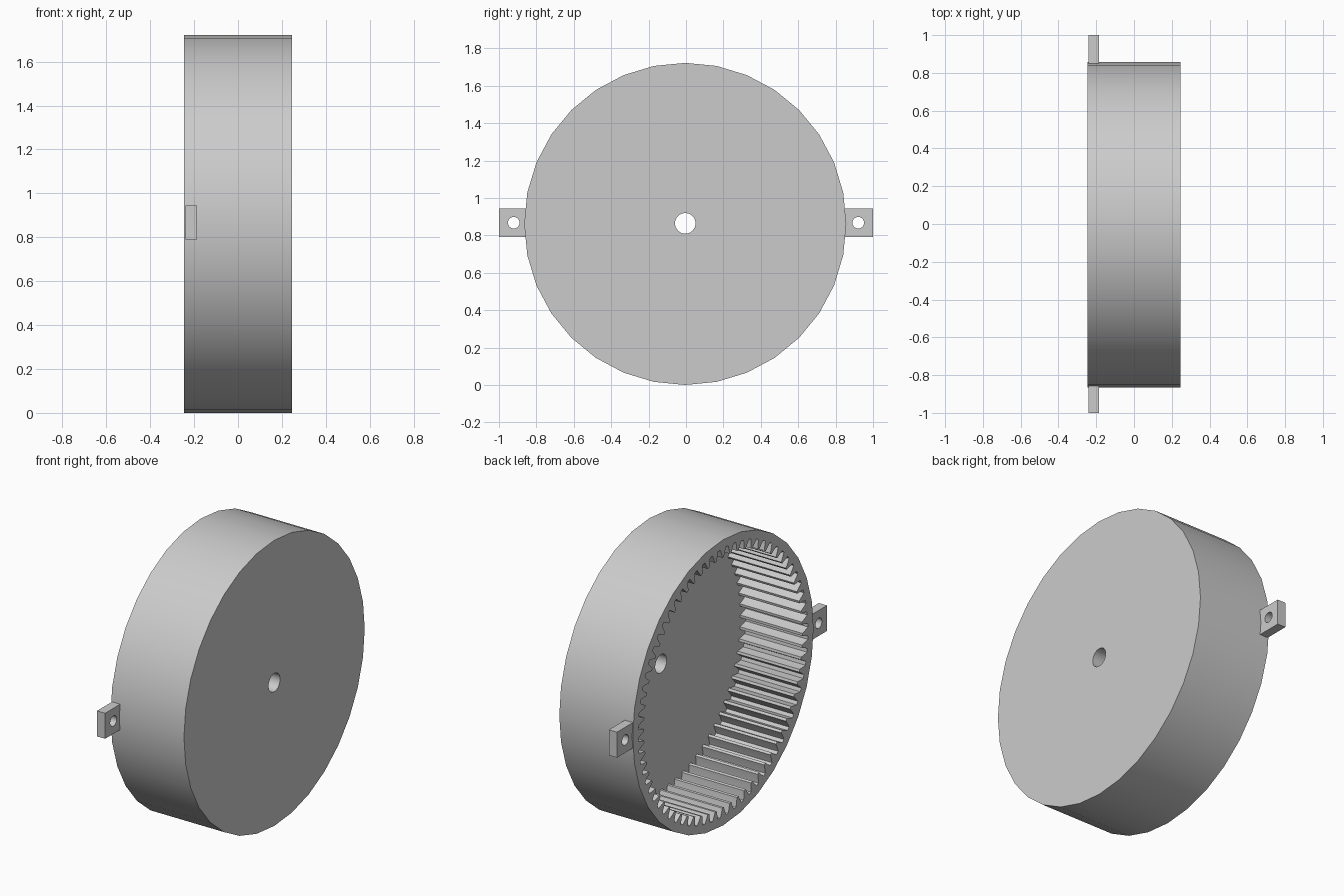
import bpy, bmesh
from math import sin, cos, pi, radians
from mathutils import Matrix

cube = bpy.data.objects.get("Cube")
if cube:
    bpy.data.objects.remove(cube, do_unlink=True)

grey = bpy.data.materials.new("light grey")
grey.use_nodes = True
grey.diffuse_color = (0.6, 0.6, 0.6, 1)
grey.node_tree.nodes["Principled BSDF"].inputs["Base Color"].default_value = (0.6, 0.6, 0.6, 1)

CY, CZ = -0.004, 0.861      # axis of the wheel
RADIUS = 0.861
OPEN_X, PLATE_X, BACK_X = -0.245, 0.17, 0.245
TEETH, ROOT, TIP = 68, 0.808, 0.755


def circle(y, z, r, n):
    return [(y + r * cos(2 * pi * i / n), z + r * sin(2 * pi * i / n)) for i in range(n)]


def rectangle(y0, y1, z0, z1):
    return [(y0, z0), (y1, z0), (y1, z1), (y0, z1)]


def gear_outline():
    """Internal tooth outline: wide at the root, narrow at the tip."""
    pts = []
    step = 2 * pi / TEETH
    for i in range(TEETH):
        for frac, r in ((-0.36, ROOT), (-0.23, 0.783), (-0.11, TIP),
                        (0.11, TIP), (0.23, 0.783), (0.36, ROOT)):
            a = (i + frac) * step
            pts.append((CY + r * cos(a), CZ + r * sin(a)))
    return pts


def extrude_profile(name, outlines, x0, x1):
    """Fill outlines in the y-z plane (inner ones become holes) and extrude along x."""
    curve = bpy.data.curves.new(name + "_profile", 'CURVE')
    curve.dimensions = '2D'
    curve.fill_mode = 'BOTH'
    curve.extrude = (x1 - x0) / 2
    for pts in outlines:
        spline = curve.splines.new('POLY')
        spline.points.add(len(pts) - 1)
        for p, (y, z) in zip(spline.points, pts):
            p.co = (y, z, 0, 1)
        spline.use_cyclic_u = True
    temp = bpy.data.objects.new(name + "_temp", curve)
    bpy.context.scene.collection.objects.link(temp)
    bpy.context.view_layer.update()
    mesh = bpy.data.meshes.new_from_object(
        temp.evaluated_get(bpy.context.evaluated_depsgraph_get()))
    bpy.data.objects.remove(temp, do_unlink=True)
    bpy.data.curves.remove(curve)

    bm = bmesh.new()
    bm.from_mesh(mesh)
    to_world = Matrix(((0, 0, 1, (x0 + x1) / 2), (1, 0, 0, 0), (0, 1, 0, 0), (0, 0, 0, 1)))
    bmesh.ops.transform(bm, matrix=to_world, verts=bm.verts)
    bmesh.ops.remove_doubles(bm, verts=bm.verts, dist=1e-5)
    bmesh.ops.recalc_face_normals(bm, faces=bm.faces)
    bm.to_mesh(mesh)
    bm.free()
    mesh.name = name
    mesh.materials.clear()
    mesh.materials.append(grey)

    obj = bpy.data.objects.new(name, mesh)
    bpy.context.scene.collection.objects.link(obj)
    bpy.ops.object.select_all(action='DESELECT')
    obj.select_set(True)
    bpy.context.view_layer.objects.active = obj
    bpy.ops.object.shade_smooth_by_angle(angle=radians(20))
    return obj


# Toothed ring and the plate that closes it
rim = circle(CY, CZ, RADIUS, 32)
extrude_profile("toothed_ring", [rim, gear_outline()], OPEN_X, PLATE_X)
extrude_profile("back_plate", [rim, circle(CY, CZ + 0.003, 0.055, 32)], PLATE_X, BACK_X)

# Mounting tabs on both sides
for name, side in (("front_tab", -1), ("rear_tab", 1)):
    y0, y1 = sorted((side * 0.83, side * 1.0))
    extrude_profile(name, [rectangle(y0, y1, 0.79, 0.944),
                           circle(side * 0.921, 0.867, 0.031, 24)], -0.24, -0.186)
